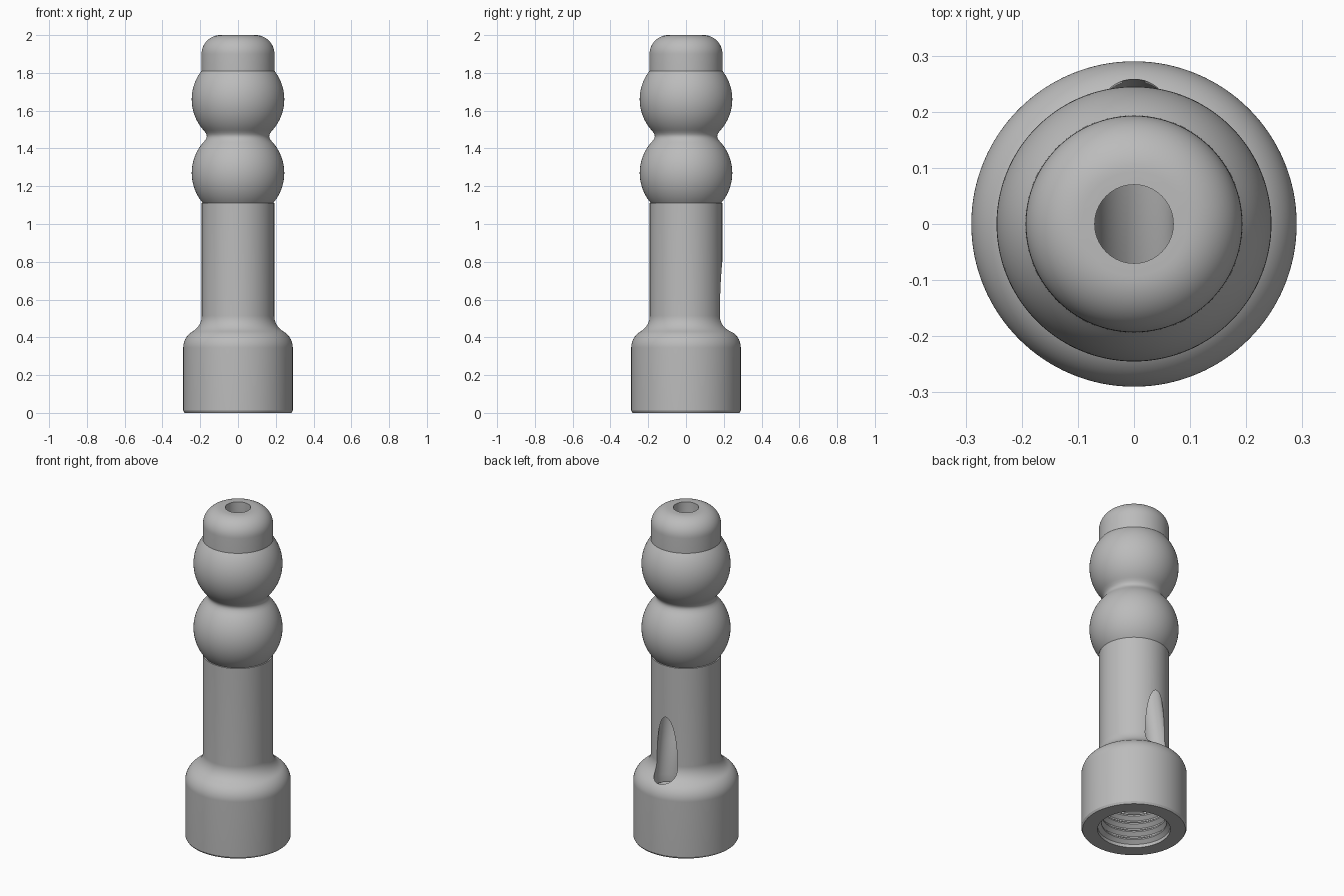
import bpy, bmesh
from math import sin, cos, radians, pi

cube = bpy.data.objects.get("Cube")
if cube:
    bpy.data.objects.remove(cube, do_unlink=True)

SEGMENTS = 128

grey = bpy.data.materials.new("plain_grey")
grey.use_nodes = True
grey.diffuse_color = (0.5, 0.5, 0.5, 1)
grey.node_tree.nodes["Principled BSDF"].inputs["Base Color"].default_value = (0.5, 0.5, 0.5, 1)


def arc(rc, zc, radius, start, end, steps=14):
    """Points (radius, height) along a circular arc, angles in degrees."""
    angles = [radians(start + (end - start) * i / steps) for i in range(steps + 1)]
    return [(rc + radius * cos(a), zc + radius * sin(a)) for a in angles]


def loft(name, rings):
    """Closed solid through horizontal circles given as (radius, y, z)."""
    bm = bmesh.new()
    loops = []
    for r, y, z in rings:
        turns = [2 * pi * i / SEGMENTS for i in range(SEGMENTS)]
        loops.append([bm.verts.new((r * cos(t), y + r * sin(t), z)) for t in turns])
    for low, high in zip(loops, loops[1:]):
        for i in range(SEGMENTS):
            j = (i + 1) % SEGMENTS
            bm.faces.new((low[i], low[j], high[j], high[i]))
    bm.faces.new(loops[0])
    bm.faces.new(loops[-1])
    bmesh.ops.recalc_face_normals(bm, faces=bm.faces)
    mesh = bpy.data.meshes.new(name)
    bm.to_mesh(mesh)
    bm.free()
    mesh.materials.append(grey)
    obj = bpy.data.objects.new(name, mesh)
    bpy.context.collection.objects.link(obj)
    return obj


# Turned outline: base, flared shoulder, stem, two balls, rounded cap
outline = [(0.283, 0), (0.29, 0.012)]
outline += arc(0.19, 0.345, 0.1, 0, 60)
outline += arc(0.288, 0.515, 0.096, 240, 180)[1:]
outline += [(0.192, 1.11)]
outline += arc(0, 1.27, 0.245, -40.5, 42, 24)
outline += [(0.172, 1.446), (0.167, 1.456), (0.165, 1.465), (0.167, 1.474), (0.172, 1.484)]
outline += arc(0, 1.66, 0.245, -42, 37.8, 24)
outline += arc(0.093, 1.9, 0.1, 0, 90)
body = loft("nozzle_body", [(r, 0, z) for r, z in outline])

# Bore from the top that drifts out through the back of the stem
path = [(0, 2.05), (0, 1.92), (0.12, 0.81), (0.153, 0.62), (0.188, 0.42), (0.175, 0.3)]
bore = loft("bore_cutter", [(0.07, y, z) for y, z in path])

# Threaded socket in the base
PITCH = 0.05
thread = [(0.2, 0, -0.02), (0.2, 0, 0.02)]
for k in range(7):
    z = 0.02 + k * PITCH
    thread += [(0.178, 0, z + 0.018), (0.178, 0, z + 0.026),
               (0.2, 0, z + 0.042), (0.2, 0, z + PITCH)]
socket = loft("socket_cutter", thread)

for cutter in (bore, socket):
    cutter.hide_render = True
    cut = body.modifiers.new(cutter.name, "BOOLEAN")
    cut.operation = "DIFFERENCE"
    cut.solver = "EXACT"
    cut.object = cutter

# Bake the cuts and drop the cutters
bpy.context.view_layer.update()
baked = bpy.data.meshes.new_from_object(body.evaluated_get(bpy.context.evaluated_depsgraph_get()))
body.modifiers.clear()
body.data = baked
for cutter in (bore, socket):
    bpy.data.objects.remove(cutter, do_unlink=True)

bpy.ops.object.select_all(action="DESELECT")
body.select_set(True)
bpy.context.view_layer.objects.active = body
bpy.ops.object.shade_smooth_by_angle(angle=radians(30))
